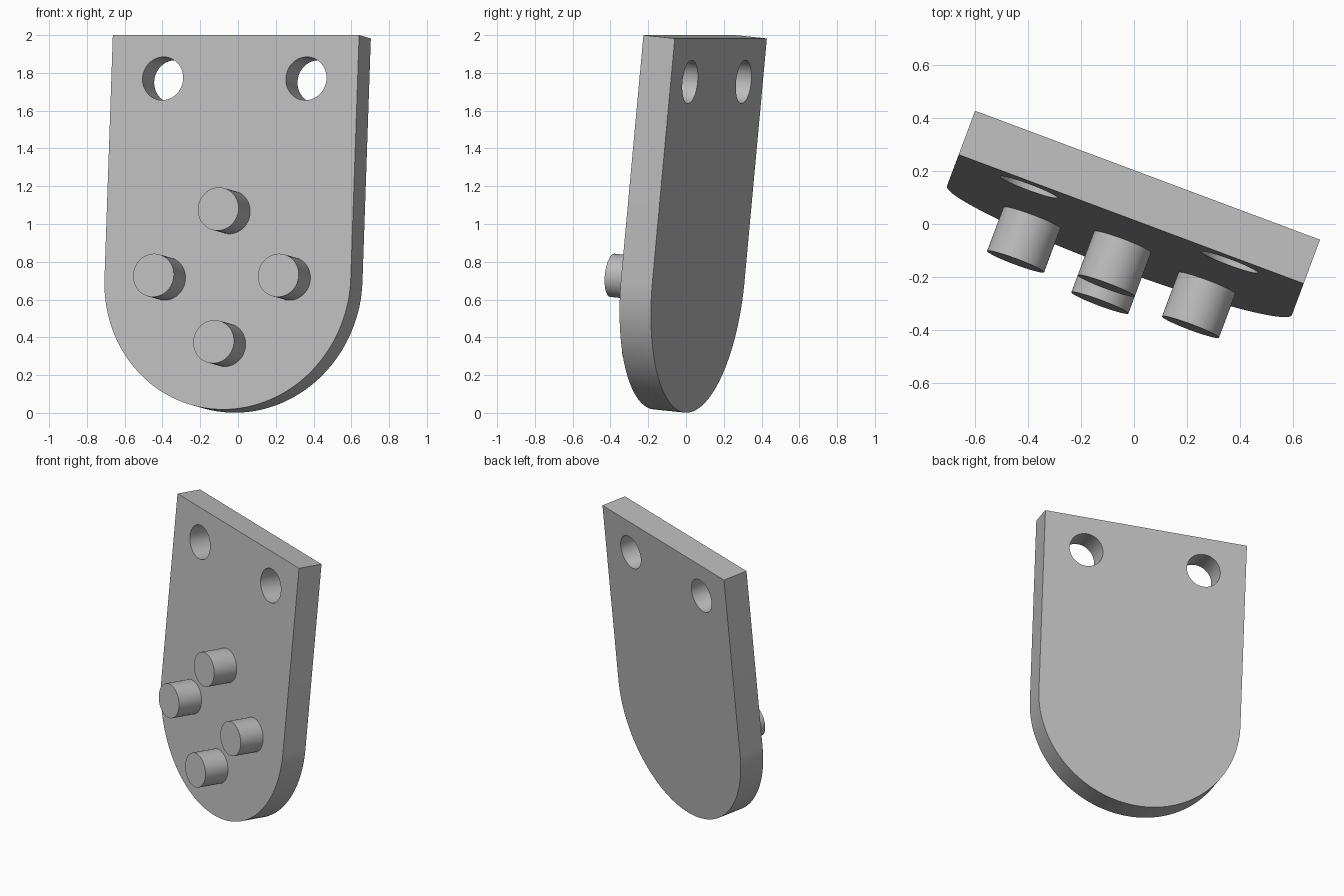
import bpy
import bmesh
from math import cos, sin, pi, radians
from mathutils import Matrix, Vector

if "Cube" in bpy.data.objects:
    bpy.data.objects.remove(bpy.data.objects["Cube"], do_unlink=True)

HALF_WIDTH = 0.696   # also the radius of the rounded end
TOP = 1.295          # arc centre to top edge
THICK = 0.178
PEG_R = 0.115
PEG_LEN = 0.178
PEG_RING = 0.353
ARC_STEPS = 64

# Local frame: x across the plate, y up the plate, z out of its front face
FRAME = (Matrix.Translation((-0.055, -0.1, 0.711))
         @ Matrix.Rotation(radians(-20.5), 4, 'Z')
         @ Matrix.Rotation(radians(90 - 5.6), 4, 'X'))

grey = bpy.data.materials.new("plain_grey")
grey.use_nodes = True
grey.diffuse_color = (0.5, 0.5, 0.5, 1)
grey.node_tree.nodes["Principled BSDF"].inputs["Base Color"].default_value = (0.5, 0.5, 0.5, 1)


def add_object(name, bm):
    bmesh.ops.recalc_face_normals(bm, faces=bm.faces)
    mesh = bpy.data.meshes.new(name)
    bm.to_mesh(mesh)
    bm.free()
    mesh.materials.append(grey)
    obj = bpy.data.objects.new(name, mesh)
    bpy.context.collection.objects.link(obj)
    obj.matrix_world = FRAME
    return obj


def cylinder(name, x, y, z0, z1, radius=PEG_R):
    bm = bmesh.new()
    bmesh.ops.create_cone(bm, cap_ends=True, segments=64, radius1=radius,
                          radius2=radius, depth=z1 - z0,
                          matrix=Matrix.Translation((x, y, (z0 + z1) / 2)))
    return add_object(name, bm)


def smooth(obj):
    bpy.ops.object.select_all(action='DESELECT')
    obj.select_set(True)
    bpy.context.view_layer.objects.active = obj
    bpy.ops.object.shade_smooth_by_angle(angle=radians(30))


# Plate: straight top, half-round bottom, extruded backwards
bm = bmesh.new()
outline = [(HALF_WIDTH, TOP), (-HALF_WIDTH, TOP)]
for i in range(ARC_STEPS + 1):
    a = pi + pi * i / ARC_STEPS
    outline.append((HALF_WIDTH * cos(a), HALF_WIDTH * sin(a)))
face = bm.faces.new([bm.verts.new((x, y, 0)) for x, y in outline])
extruded = bmesh.ops.extrude_face_region(bm, geom=[face])["geom"]
bmesh.ops.translate(bm, vec=Vector((0, 0, -THICK)),
                    verts=[g for g in extruded if isinstance(g, bmesh.types.BMVert)])
# Keep one closed shell: the starting face stays as the front
if len(face.verts) and not face.is_valid:
    bm.faces.ensure_lookup_table()
plate = add_object("plate", bm)

# Two through holes near the top
for side, x in (("right", -0.405), ("left", 0.405)):
    cutter = cylinder(side + "_hole_cutter", x, TOP - 0.231, -2 * THICK, THICK)
    cutter.hide_render = True
    cut = plate.modifiers.new(side + "_hole", 'BOOLEAN')
    cut.operation = 'DIFFERENCE'
    cut.solver = 'EXACT'
    cut.object = cutter
    bpy.context.view_layer.objects.active = plate
    bpy.ops.object.modifier_apply(modifier=cut.name)
    bpy.data.objects.remove(cutter, do_unlink=True)
smooth(plate)

# Four pegs in a ring around the centre of the rounded end
for name, dx, dy in (("upper", 0, 1), ("lower", 0, -1), ("right", -1, 0), ("left", 1, 0)):
    smooth(cylinder(name + "_peg", dx * PEG_RING, dy * PEG_RING, -THICK / 4, PEG_LEN))
